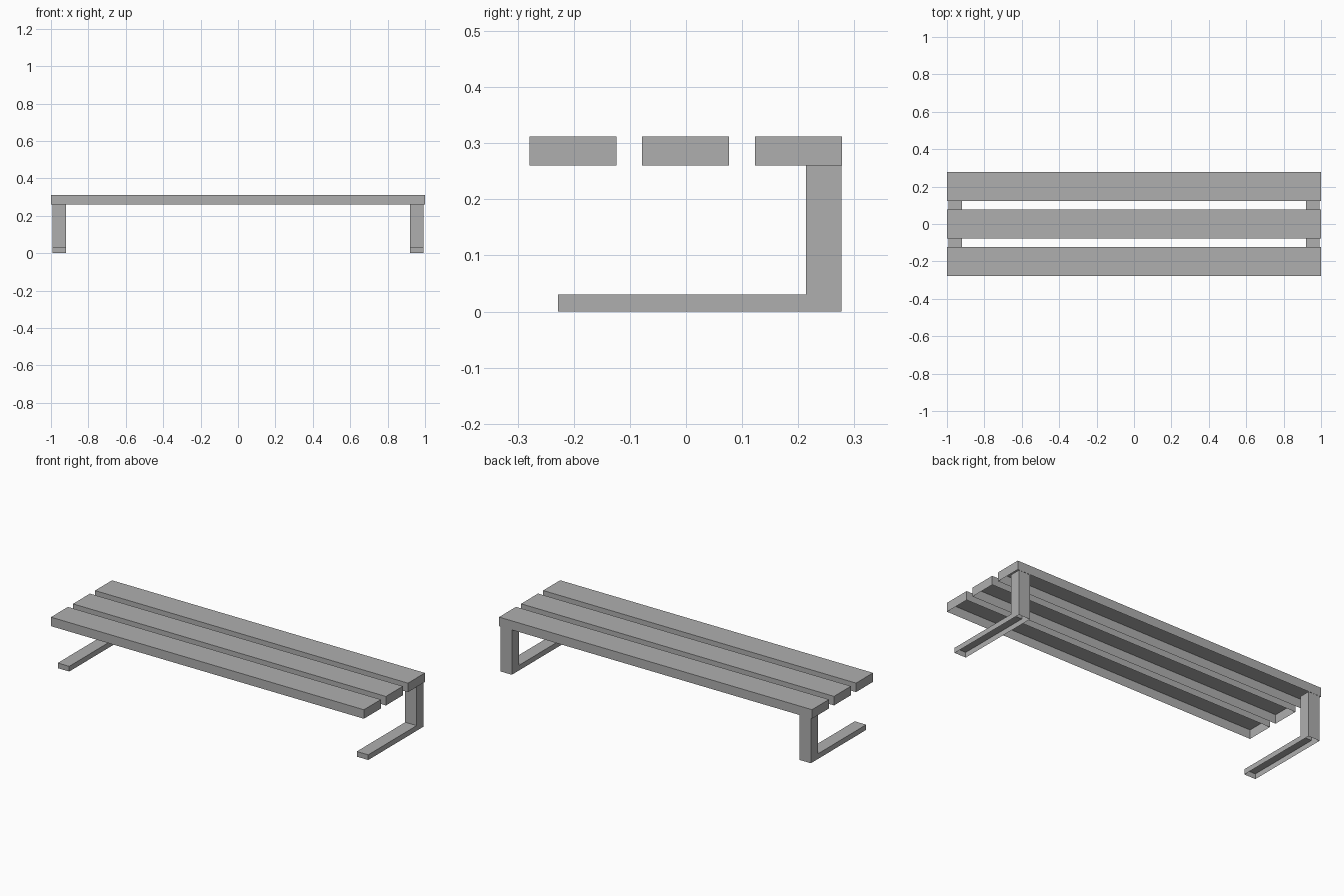
import bpy
import bmesh

default = bpy.data.objects.get("Cube")
if default:
    bpy.data.objects.remove(default, do_unlink=True)

# Single plain material
grey = bpy.data.materials.new("plain_grey")
grey.use_nodes = True
colour = (0.43, 0.43, 0.43, 1)
grey.diffuse_color = colour
grey.node_tree.nodes["Principled BSDF"].inputs["Base Color"].default_value = colour


def extrude_profile(name, profile, x0, x1, open_heights):
    """Extrude a (y, z) profile along x; faces lying flat at open_heights are left out."""
    bm = bmesh.new()
    side = bm.faces.new([bm.verts.new((x0, y, z)) for y, z in profile])
    grown = bmesh.ops.extrude_face_region(bm, geom=[side], use_keep_orig=True)
    moved = [v for v in grown["geom"] if isinstance(v, bmesh.types.BMVert)]
    bmesh.ops.translate(bm, verts=moved, vec=(x1 - x0, 0, 0))
    bmesh.ops.recalc_face_normals(bm, faces=bm.faces)
    hidden = [f for f in bm.faces
              if any(all(abs(v.co.z - h) < 1e-4 for v in f.verts) for h in open_heights)]
    bmesh.ops.delete(bm, geom=hidden, context="FACES")
    mesh = bpy.data.meshes.new(name)
    bm.to_mesh(mesh)
    bm.free()
    mesh.materials.append(grey)
    obj = bpy.data.objects.new(name, mesh)
    bpy.context.scene.collection.objects.link(obj)
    return obj


SEAT_LOW, SEAT_TOP = 0.26, 0.312
SLAT_HALF = 0.0775

# Seat slats: shells open underneath
for label, y in (("front", -0.2015), ("middle", -0.0005), ("back", 0.2005)):
    a, b = y - SLAT_HALF, y + SLAT_HALF
    extrude_profile(label + "_slat",
                    [(a, SEAT_LOW), (b, SEAT_LOW), (b, SEAT_TOP), (a, SEAT_TOP)],
                    -1, 1, [SEAT_LOW])

# L-shaped legs: rear post with a foot running forward
BACK, POST_FRONT, TOE, FOOT_TOP = 0.277, 0.214, -0.228, 0.03
leg = [(TOE, 0), (BACK, 0), (BACK, SEAT_LOW), (POST_FRONT, SEAT_LOW),
       (POST_FRONT, FOOT_TOP), (TOE, FOOT_TOP)]
for label, s in (("left", 1), ("right", -1)):
    extrude_profile(label + "_leg", leg, s * 0.919, s * 0.992, [0, SEAT_LOW])
